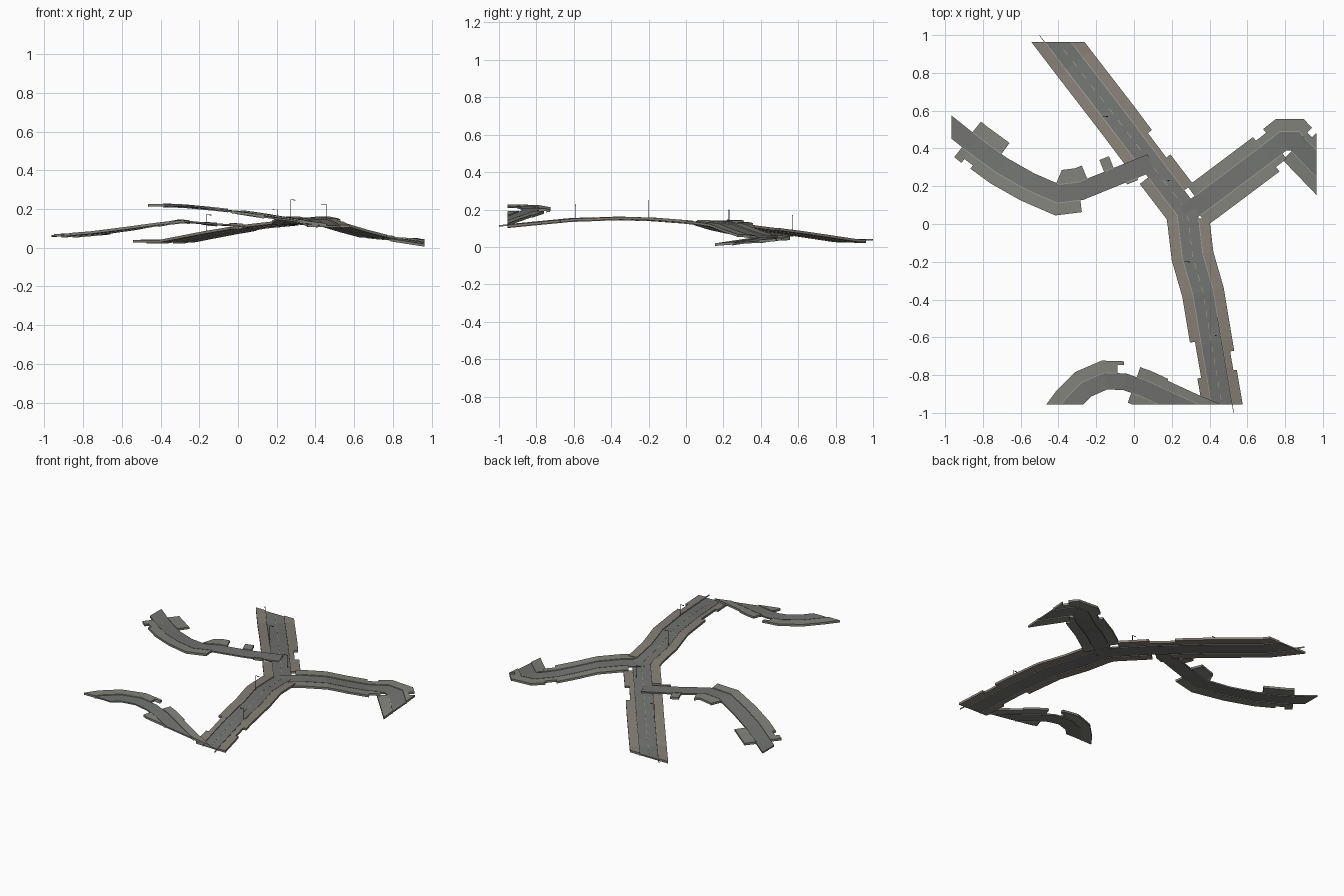
import bpy, bmesh, math
from mathutils import Vector

if "Cube" in bpy.data.objects:
    bpy.data.objects.remove(bpy.data.objects["Cube"])


def material(name, rgb):
    m = bpy.data.materials.new(name)
    m.diffuse_color = (*rgb, 1)
    m.use_nodes = True
    m.node_tree.nodes["Principled BSDF"].inputs["Base Color"].default_value = m.diffuse_color
    return m


ASPHALT = material("asphalt", (0.17, 0.175, 0.165))
BROWN = material("brown_paving", (0.24, 0.215, 0.18))
GREY = material("grey_paving", (0.225, 0.225, 0.20))
KERB = material("kerb_stone", (0.34, 0.34, 0.31))
PAINT = material("road_paint", (0.36, 0.36, 0.33))
METAL = material("lamp_metal", (0.06, 0.06, 0.06))

# Road centre lines (x, y, z); each one is monotone along its key axis
MAIN = [(-.545, 1.15, .035), (-.40, .96, .035), (-.316, .85, .036), (-.10, .57, .078),
        (.10, .305, .112), (.28, .07, .13), (.29, 0, .137), (.31, -.17, .15),
        (.365, -.36, .156), (.41, -.63, .146), (.465, -.95, .115), (.50, -1.15, .09)]
EAST = [(.27, .05, .131), (.38, .129, .131), (.5, .219, .118), (.6, .294, .088),
        (.70, .369, .062), (.79, .44, .052), (.85, .44, .045), (1.1, .18, .006)]
WEST = [(.09, .325, .115), (-.12, .24, .125), (-.28, .175, .14), (-.40, .16, .125),
        (-.55, .225, .10), (-.70, .31, .08), (-.85, .42, .067), (-1.1, .62, .064)]
SOUTH = [(-.47, -1.15, .218), (-.40, -1.05, .22), (-.33, -.955, .222), (-.25, -.875, .218),
         (-.15, -.832, .207), (-.05, -.835, .195), (.05, -.87, .18), (.30, -.985, .14),
         (.45, -1.05, .115)]


def stations(path, axis, lo, hi):
    """Points with mitred sideways vectors (left of travel) between two key values."""
    pts = [Vector(p) for p in path]
    eps = .001
    nor = []
    for a, b in zip(pts, pts[1:]):
        d = (b - a).to_2d().normalized()
        nor.append(Vector((-d.y, d.x, 0)))
    out = []
    for i, (a, b) in enumerate(zip(pts, pts[1:])):
        for v in (lo, hi):
            t = (v - a[axis]) / (b[axis] - a[axis])
            if 0 < t < 1 and min(abs(v - a[axis]), abs(v - b[axis])) > eps:
                out.append((i + t, a.lerp(b, t), nor[i]))
    for i, p in enumerate(pts):
        if lo - eps <= p[axis] <= hi + eps:
            n0, n1 = nor[max(i - 1, 0)], nor[min(i, len(nor) - 1)]
            m = (n0 + n1).normalized()
            out.append((i, p, m / m.dot(n1)))
    return sorted(out, key=lambda s: s[0])


def ribbon(name, path, axis, lo, hi, a, b, bottom, top, mat, ymax=.963, ymin=-.955):
    """Slab following a road from offset a to b, clipped to the tile boundary."""
    bm = bmesh.new()
    rings = [[bm.verts.new(p + n * o + Vector((0, 0, h)))
              for o, h in ((a, bottom), (b, bottom), (b, top), (a, top))]
             for _, p, n in stations(path, axis, lo, hi)]
    for r, s in zip(rings, rings[1:]):
        for k in range(4):
            bm.faces.new((r[k], r[(k + 1) % 4], s[(k + 1) % 4], s[k]))
    bm.faces.new(rings[0][::-1])
    bm.faces.new(rings[-1])
    for co, no in (((.965, 0, 0), (1, 0, 0)), ((-.965, 0, 0), (-1, 0, 0)),
                   ((0, ymax, 0), (0, 1, 0)), ((0, ymin, 0), (0, -1, 0))):
        bmesh.ops.bisect_plane(bm, geom=bm.verts[:] + bm.edges[:] + bm.faces[:],
                               plane_co=co, plane_no=no, clear_outer=True)
        bmesh.ops.holes_fill(bm, edges=[e for e in bm.edges if e.is_boundary], sides=0)
    bmesh.ops.recalc_face_normals(bm, faces=bm.faces[:])
    return finish(name, bm, mat)


def finish(name, bm, mat):
    if not bm.faces:  # piece lies wholly outside the tile
        bm.free()
        return None
    me = bpy.data.meshes.new(name)
    bm.to_mesh(me)
    bm.free()
    me.materials.append(mat)
    ob = bpy.data.objects.new(name, me)
    bpy.context.collection.objects.link(ob)
    return ob


def road(name, path, axis, half, lo, hi, walks, paving):
    """Carriageway plus footway pieces given as (from, to, inner, outer offset)."""
    ribbon(name + "_carriageway", path, axis, lo, hi, -half, half, -.009, 0, ASPHALT)
    for i, (s, e, a, b) in enumerate(walks):
        ribbon(f"{name}_footway_{i}", path, axis, s, e, a, b, -.009, .005, paving)
        ribbon(f"{name}_kerb_{i}", path, axis, s, e, a - .002, a + .002,
               -.013, .006, KERB)


# Main road (offsets: left of travel is positive, i.e. the +x side)
road("main", MAIN, 1, .055, -1.15, 1.15, [
    (.375, 1.15, -.055, -.112), (-.61, .28, -.055, -.112), (-.80, -.61, -.055, -.085),
    (-1.15, -.80, -.055, -.105), (.43, 1.15, .055, .112), (.30, .43, .055, .085),
    (.145, .30, .055, .112), (-.69, .02, .055, .112), (-.79, -.69, .055, .09),
    (-1.15, -.79, .055, .108)], BROWN)

# Branch roads with broken footways
road("east", EAST, 0, .05, .27, 1.1, [
    (.35, .70, .05, .115), (.70, .755, .05, .09), (.755, .86, .05, .115),
    (.86, .885, .05, .08), (.885, 1.1, .05, .112), (.32, .70, -.05, -.115),
    (.70, .755, -.05, -.085), (.87, 1.1, -.05, -.115)], GREY)
road("west", WEST, 0, .048, -1.1, .09, [
    (-.88, -.845, .048, .115), (-.845, -.80, .048, .09), (-.80, -.29, .048, .112),
    (-.43, -.23, -.048, -.123), (-.14, -.09, -.048, -.115), (-.885, -.73, -.048, -.12),
    (-.06, .0, .048, .06)], GREY)
road("south", SOUTH, 0, .044, -.47, .45, [
    (-.47, -.09, .044, .108), (-.09, -.055, .09, .108), (0, .14, .044, .10),
    (.14, .45, .044, .09), (0, .45, -.044, -.10)], GREY)

# Thin kerb rails that run past the tile edge
ribbon("north_edge_rail", MAIN, 1, .5, 1.15, -.058, -.055, 0, .008, KERB, ymax=1)
ribbon("south_edge_rail", MAIN, 1, -1.15, -.5, .052, .055, 0, .008, KERB, ymin=-1)

# Dashed centre line on the main road
for i in range(30):
    y = -.93 + i * .063
    ribbon(f"lane_dash_{i}", MAIN, 1, y, y + .03, -.0015, .0015, -.001, .001, PAINT)


# Street lamps: pole, arm and head
def lamp(name, x, y, z, height, side):
    bm = bmesh.new()
    for size, pos in (((.003, .003, height), (x, y, z + height / 2)),
                      ((.022, .002, .002), (x + side * .011, y, z + height)),
                      ((.010, .005, .003), (x + side * .022, y, z + height - .001))):
        vs = bmesh.ops.create_cube(bm, size=1)["verts"]
        bmesh.ops.scale(bm, vec=size, verts=vs)
        bmesh.ops.translate(bm, vec=pos, verts=vs)
    finish(name, bm, METAL)


lamp("street_lamp_north", -.165, .57, .075, .095, 1)
lamp("street_lamp_junction", .205, .23, .115, .085, -1)
lamp("street_lamp_middle", .27, -.2, .15, .097, 1)
lamp("street_lamp_south", .455, -.59, .145, .08, -1)
